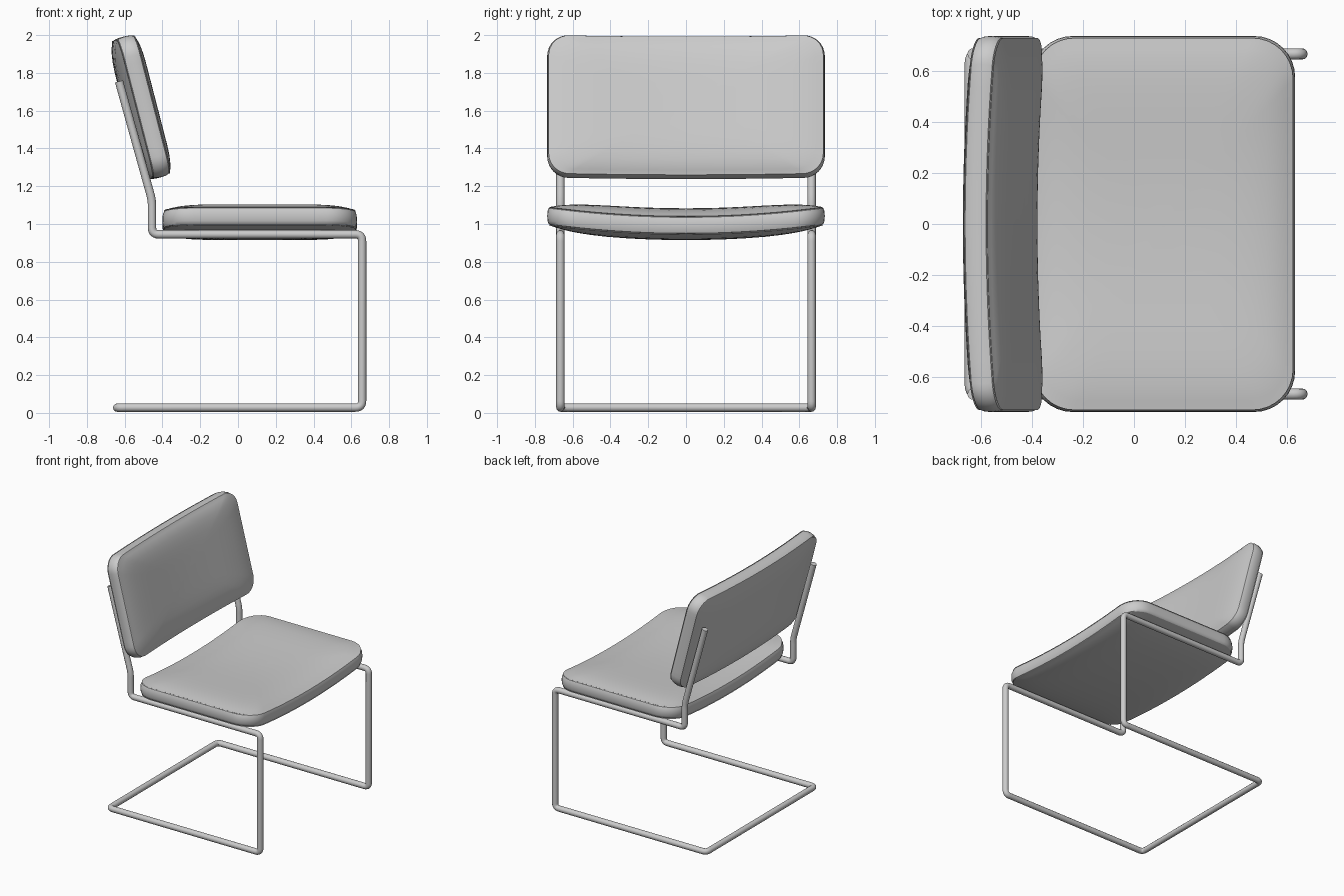
import bpy, bmesh
from math import sin, cos, pi, radians
from mathutils import Vector, Matrix

if "Cube" in bpy.data.objects:
    bpy.data.objects.remove(bpy.data.objects["Cube"])


def add_object(name, mesh):
    ob = bpy.data.objects.new(name, mesh)
    bpy.context.collection.objects.link(ob)
    bpy.ops.object.select_all(action='DESELECT')
    ob.select_set(True)
    bpy.context.view_layer.objects.active = ob
    bpy.ops.object.shade_smooth_by_angle(angle=radians(40))
    return ob


def outline(a, b, r, corner=8, side=14):
    """Rounded rectangle with subdivided straight sides."""
    pts = []
    corners = [(1, 1, 0), (-1, 1, 90), (-1, -1, 180), (1, -1, 270)]
    for sx, sy, start in corners:
        for i in range(corner + 1):
            t = radians(start + 90 * i / corner)
            pts.append(Vector((sx * (a - r) + r * cos(t), sy * (b - r) + r * sin(t))))
    n, full = corner + 1, []
    for k in range(4):
        full += pts[k * n:(k + 1) * n]
        p, q = pts[k * n + n - 1], pts[(k + 1) * n % len(pts)]
        full += [p.lerp(q, j / side) for j in range(1, side)]
    return full


def cushion(name, a, b, r, band, crown_top, crown_low, bow, matrix):
    """Padded cushion: side band, two seams, crowned faces, bowed along y."""
    def face(h, crown, sign):
        steps = [0.02, 0.05, 0.09, 0.14, 0.2, 0.3, 0.42, 0.56, 0.7, 0.85]
        return [(0.012 + s * (a - 0.012), sign * (h + crown * (1 - (1 - s) ** 6)), s) for s in steps]

    seam = [(0.008, 0.0), (0.014, 0.003), (0.008, 0.006)]
    side = [(d, -band - h, 0) for d, h in reversed(seam)]
    side += [(0.002, -band * 0.6, 0), (0, 0, 0), (0.002, band * 0.6, 0)]
    side += [(d, band + h, 0) for d, h in seam]
    rings = face(band + 0.006, crown_low, -1)[::-1] + side + face(band + 0.006, crown_top, 1)
    bm = bmesh.new()

    def put(x, y, z):
        return bm.verts.new(matrix @ Vector((x, y, z + bow * (y / b) ** 2)))

    base = outline(a, b, r)
    loops = []
    for d, z, s in rings:
        if s:
            k = (1 - s)
            loops.append([put(p.x * k * (1 - 0.012 / a), p.y * k * (1 - 0.012 / b), z) for p in base])
        else:
            loops.append([put(p.x * (1 - d / a), p.y * (1 - d / b), z) for p in base])
    n = len(base)
    for lo, hi in zip(loops, loops[1:]):
        for i in range(n):
            j = (i + 1) % n
            bm.faces.new((lo[i], lo[j], hi[j], hi[i]))
    low, top = put(0, 0, -band - 0.006 - crown_low), put(0, 0, band + 0.006 + crown_top)
    for i in range(n):
        j = (i + 1) % n
        bm.faces.new((low, loops[0][j], loops[0][i]))
        bm.faces.new((top, loops[-1][i], loops[-1][j]))
    bmesh.ops.recalc_face_normals(bm, faces=bm.faces)
    me = bpy.data.meshes.new(name)
    bm.to_mesh(me)
    bm.free()
    return add_object(name, me)


def fillet(pts, r, steps=6):
    """Round the inner corners of a polyline."""
    out = [pts[0]]
    for p, c, q in zip(pts, pts[1:], pts[2:]):
        s, e = c + (p - c).normalized() * r, c + (q - c).normalized() * r
        for i in range(steps + 1):
            t = i / steps
            out.append(s * (1 - t) ** 2 + c * 2 * t * (1 - t) + e * t * t)
    return out + [pts[-1]]


def tube(name, pts, radius):
    cu = bpy.data.curves.new(name + "_path", 'CURVE')
    cu.dimensions = '3D'
    cu.bevel_depth = radius
    cu.bevel_resolution = 4
    cu.use_fill_caps = True
    sp = cu.splines.new('POLY')
    sp.points.add(len(pts) - 1)
    for p, v in zip(sp.points, pts):
        p.co = (*v, 1)
    tmp = bpy.data.objects.new(name + "_path", cu)
    bpy.context.collection.objects.link(tmp)
    bpy.context.view_layer.update()
    me = bpy.data.meshes.new_from_object(tmp.evaluated_get(bpy.context.evaluated_depsgraph_get()))
    bpy.data.objects.remove(tmp)
    return add_object(name, me)


# Seat cushion
cushion("seat", 0.515, 0.735, 0.16, 0.042, 0.042, 0.03, 0.05,
        Matrix.Translation((0.115, 0, 0.993)))

# Backrest cushion, leaning backwards
cushion("backrest", 0.385, 0.735, 0.11, 0.042, 0.036, 0.03, 0.035,
        Matrix.Translation((-0.525, 0, 1.615)) @ Matrix.Rotation(radians(90 - 14.5), 4, 'Y'))

# Cantilever tube frame, one continuous bent tube
half = [(-0.63, 1.755), (-0.455, 1.125), (-0.455, 0.945), (0.657, 0.945), (0.657, 0.028), (-0.64, 0.028)]
path = [Vector((x, 0.665, z)) for x, z in half]
path += [Vector((x, -0.665, z)) for x, z in reversed(half)]
tube("frame", fillet(path, 0.035), 0.022)
